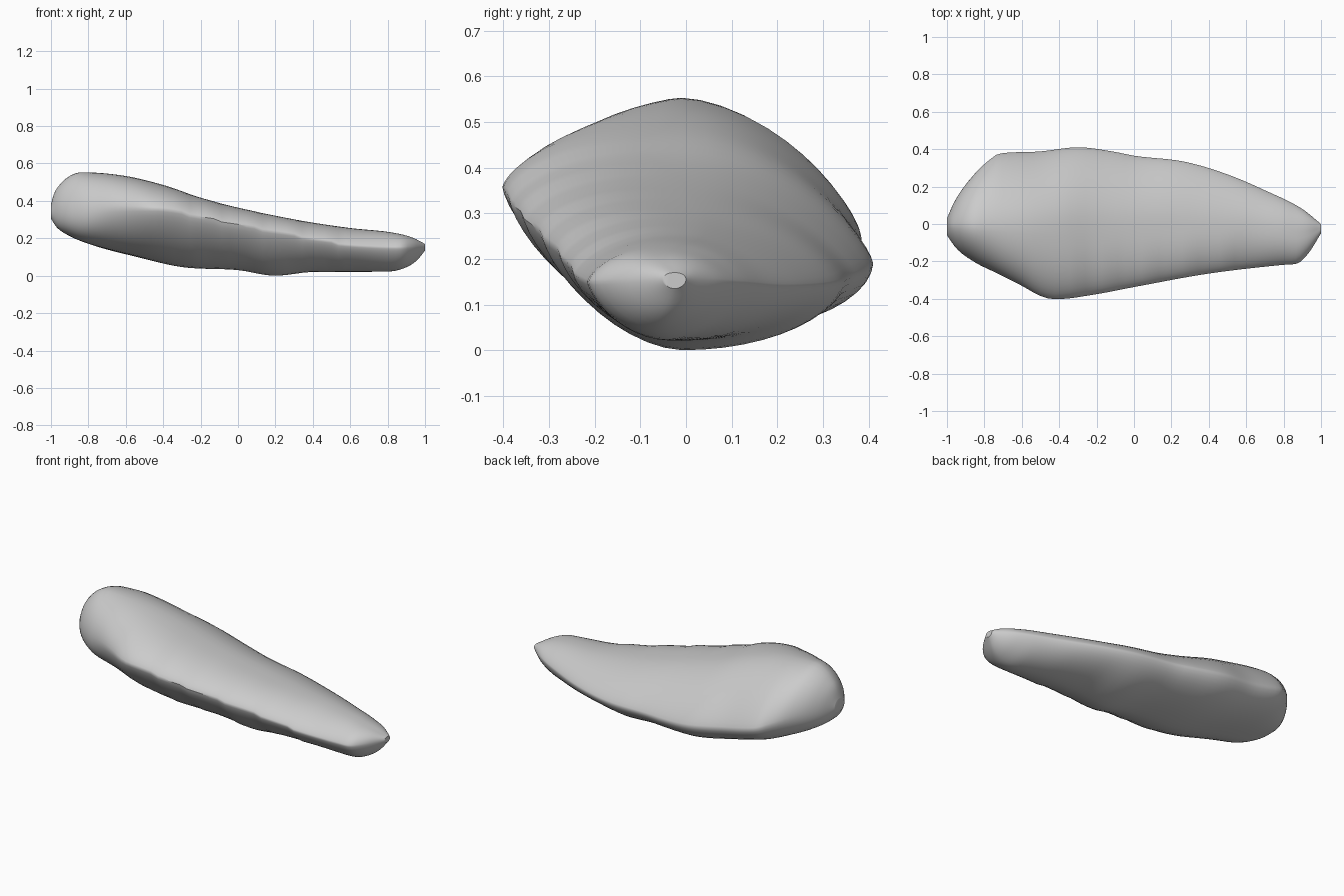
import bpy, bmesh, math

if "Cube" in bpy.data.objects:
    bpy.data.objects.remove(bpy.data.objects["Cube"])

# Outline profiles as (x, value): crown, underside, and the two side edges
TOP = [(-1, .38), (-.985, .435), (-.95, .49), (-.9, .533), (-.84, .553), (-.6, .533),
       (-.4, .484), (-.2, .415), (0, .362), (.3, .3), (.6, .255), (.83, .23), (.93, .205), (1, .17)]
BOTTOM = [(-1, .305), (-.97, .26), (-.9, .213), (-.8, .172), (-.55, .105), (-.3, .047),
          (0, .03), (.2, .0), (.4, .02), (.8, .022), (.9, .045), (.96, .085), (1, .135)]
BACK = [(-1, .03), (-.96, .12), (-.855, .265), (-.77, .345), (-.72, .376), (-.5, .388),
        (-.3, .41), (-.1, .385), (0, .365), (.27, .333), (.5, .265), (.7, .18), (.9, .08), (1, 0)]
FRONT = [(-1, -.06), (-.95, -.13), (-.85, -.205), (-.75, -.255), (-.6, -.33), (-.5, -.385), (-.42, -.402),
         (-.2, -.375), (0, -.337), (.4, -.265), (.8, -.218), (.87, -.212), (.93, -.16), (1, -.05)]
BACK_Z = [(-1, .34), (-.85, .315), (-.7, .265), (-.3, .19), (.2, .15), (.6, .14), (.87, .15), (1, .155)]
FRONT_Z = [(-1, .34), (-.85, .335), (-.65, .36), (-.45, .36), (-.2, .315), (.2, .235),
           (.6, .165), (.87, .15), (1, .155)]


def curve(pts, x):
    """Smooth interpolation without overshoot."""
    n = len(pts)
    s = [(pts[i+1][1] - pts[i][1]) / (pts[i+1][0] - pts[i][0]) for i in range(n - 1)]

    def slope(i):
        if i == 0:
            return s[0]
        if i == n - 1:
            return s[-1]
        a, b = s[i-1], s[i]
        if a * b <= 0:
            return 0
        return math.copysign(min(abs(a + b) / 2, 3 * abs(a), 3 * abs(b)), a)
    i = max(k for k in range(n - 1) if pts[k][0] <= x + 1e-9)
    d = pts[i+1][0] - pts[i][0]
    t = (x - pts[i][0]) / d
    return ((2*t**3 - 3*t**2 + 1) * pts[i][1] + (t**3 - 2*t**2 + t) * d * slope(i)
            + (3*t**2 - 2*t**3) * pts[i+1][1] + (t**3 - t**2) * d * slope(i+1))


def ramp(v):
    return min(1, max(0, v))


# Body: skewed oval sections lofted along x, denser at the rounded ends
RINGS, SIDES = 72, 48
bm = bmesh.new()
rings = []
for r in range(RINGS + 1):
    x = -math.cos(math.pi * r / RINGS)
    top, bot = curve(TOP, x), curve(BOTTOM, x)
    back, front = curve(BACK, x), curve(FRONT, x)
    yc, zc = min((back + front) / 2, -.01), (top + bot) / 2
    bz, fz = curve(BACK_Z, x), curve(FRONT_Z, x)
    if -.5 < x < .7:                       # faintly terraced front edge
        fz = .7 * fz + .3 * (round((fz + .005) / .04) * .04 - .005)
    tip = ramp((1 - x) / .15)
    # ends and the wide left end stay blunt, the middle has thin edges
    thin_back = min(tip, ramp((x + .92) / .2))
    thin_front = min(tip, ramp((x + .8) / .35))
    ring = []
    for k in range(SIDES):
        a = 2 * math.pi * k / SIDES
        c, s = math.cos(a), math.sin(a)
        edge, side, thin, under = ((bz, back - yc, thin_back, .2) if c > 0
                                   else (fz, yc - front, thin_front, .35))
        z = zc + (edge - zc) * abs(c)**1.5
        if s > 0:
            z += (top - zc) * s**(1 + .5 * thin)
        else:
            z -= (zc - bot) * abs(s)**(1 + under * thin)
        ring.append(bm.verts.new((x, yc + side * c, z)))
    rings.append(ring)
for p, q in zip(rings, rings[1:]):
    for k in range(SIDES):
        j = (k + 1) % SIDES
        bm.faces.new((p[k], p[j], q[j], q[k]))
bm.faces.new(rings[0])
bm.faces.new(rings[-1])
bmesh.ops.recalc_face_normals(bm, faces=bm.faces)

mesh = bpy.data.meshes.new("body")
bm.to_mesh(mesh)
bm.free()
body = bpy.data.objects.new("body", mesh)
bpy.context.collection.objects.link(body)
bpy.context.view_layer.objects.active = body
body.select_set(True)
bpy.ops.object.shade_smooth_by_angle(angle=math.radians(35))
